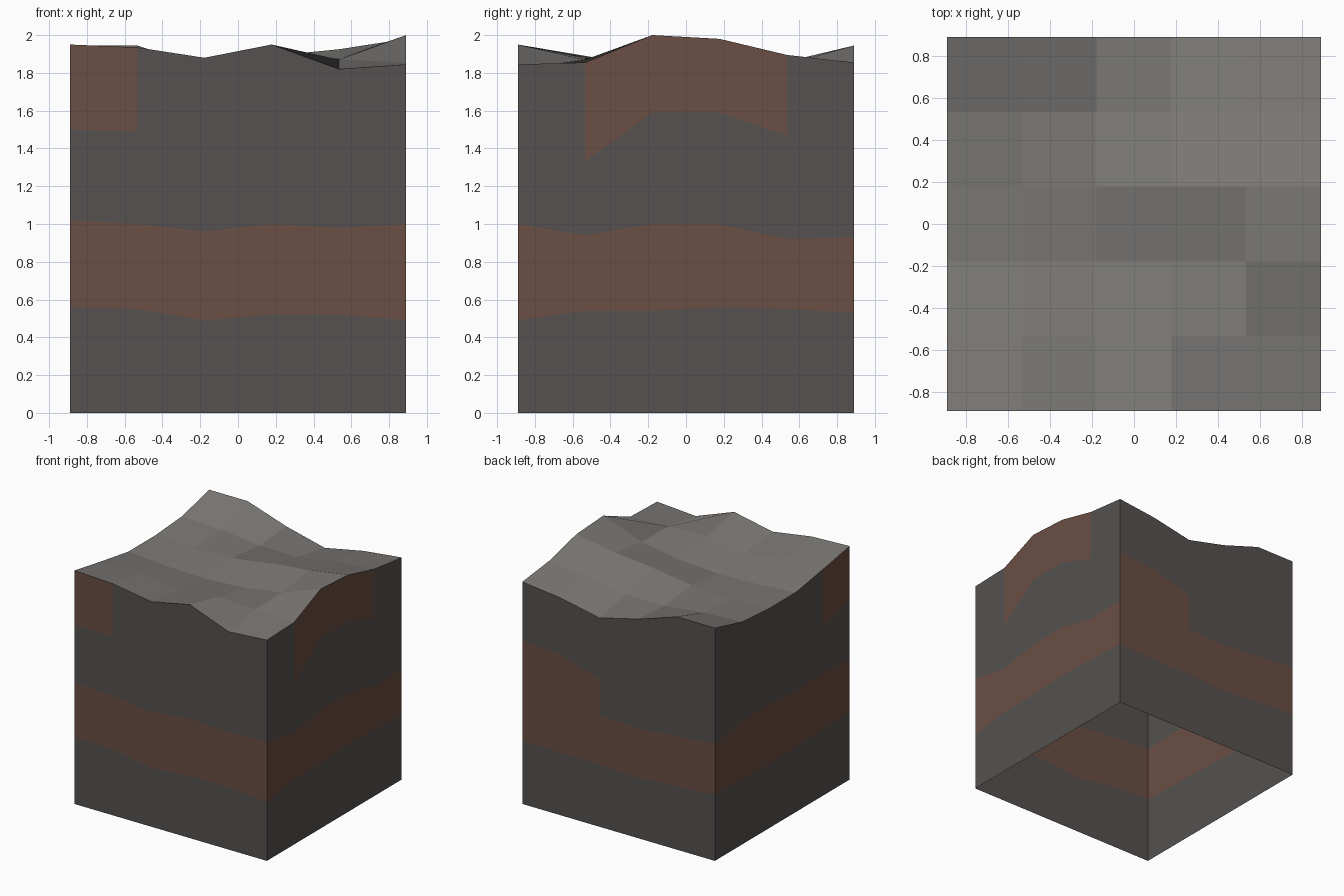
import bpy
import bmesh

HALF = 0.89
CELLS = 5
STEP = 2 * HALF / CELLS

old = bpy.data.objects.get("Cube")
if old:
    bpy.data.objects.remove(old, do_unlink=True)


def make_material(name, color):
    mat = bpy.data.materials.new(name)
    mat.use_nodes = True
    mat.diffuse_color = (*color, 1)
    shader = next(n for n in mat.node_tree.nodes if n.type == "BSDF_PRINCIPLED")
    shader.inputs["Base Color"].default_value = (*color, 1)
    return mat


def make_object(name, bm, materials):
    mesh = bpy.data.meshes.new(name)
    bm.to_mesh(mesh)
    bm.free()
    for mat in materials:
        mesh.materials.append(mat)
    obj = bpy.data.objects.new(name, mesh)
    bpy.context.collection.objects.link(obj)
    return obj


ground = make_material("ground grey", (0.20, 0.19, 0.18))
rock = make_material("dark rock", (0.09, 0.083, 0.08))
clay = make_material("brown clay", (0.142, 0.077, 0.057))

# Ground heights in hundredths, rows from front to back
heights = [
    (195, 193.5, 188, 195, 182, 184.5),
    (189, 188.5, 184, 188, 187, 185.5),
    (183.5, 181, 180, 182, 187.5, 200),
    (183.5, 182, 184, 189, 192.5, 198),
    (186, 184.5, 180.5, 180.5, 186, 189.5),
    (194.5, 194.5, 183, 174.5, 181.5, 185.5),
]


def surface_point(col, row):
    return (col * STEP - HALF, row * STEP - HALF, heights[row][col] / 100)


# Uneven ground surface
bm = bmesh.new()
grid = [[bm.verts.new(surface_point(c, r)) for c in range(CELLS + 1)]
        for r in range(CELLS + 1)]
for r in range(CELLS):
    for c in range(CELLS):
        bm.faces.new((grid[r][c], grid[r][c + 1],
                      grid[r + 1][c + 1], grid[r + 1][c]))
make_object("ground_surface", bm, [ground])

# Rim of the block, counterclockwise from the front corner at -x
rim = [(i, 0) for i in range(CELLS)]
rim += [(CELLS, i) for i in range(CELLS)]
rim += [(CELLS - i, CELLS) for i in range(CELLS)]
rim += [(0, CELLS - i) for i in range(CELLS)]

# Layer boundaries around the rim in hundredths: front, right, back, left
lower = [56, 55, 49, 52, 52, 49, 54, 54, 56, 55,
         53, 52, 52, 50, 53, 55, 54, 53, 54, 55]
middle = [102, 100, 96, 100, 98, 100, 94, 100, 100, 92,
          93, 93, 93, 92, 95, 98, 104, 104, 102, 103]
upper = [150] * len(rim)
upper[:2] = 150, 149
upper[6:13] = 133, 159, 159, 147, 137, 134, 124
upper[-1] = 140

# Clay covers the whole second layer and some cells higher up
clay_cells = {(2, 10), (2, 11), (3, 0), (3, 6), (3, 7), (3, 8), (3, 19)}

# Layered walls, open underneath
bm = bmesh.new()
columns = []
for i, (c, r) in enumerate(rim):
    x, y, top = surface_point(c, r)
    levels = (0, lower[i] / 100, middle[i] / 100, upper[i] / 100, top)
    columns.append([bm.verts.new((x, y, z)) for z in levels])
for i, near in enumerate(columns):
    far = columns[(i + 1) % len(columns)]
    for layer in range(len(near) - 1):
        face = bm.faces.new((near[layer], far[layer],
                             far[layer + 1], near[layer + 1]))
        face.material_index = int(layer == 1 or (layer, i) in clay_cells)
make_object("layered_walls", bm, [rock, clay])
